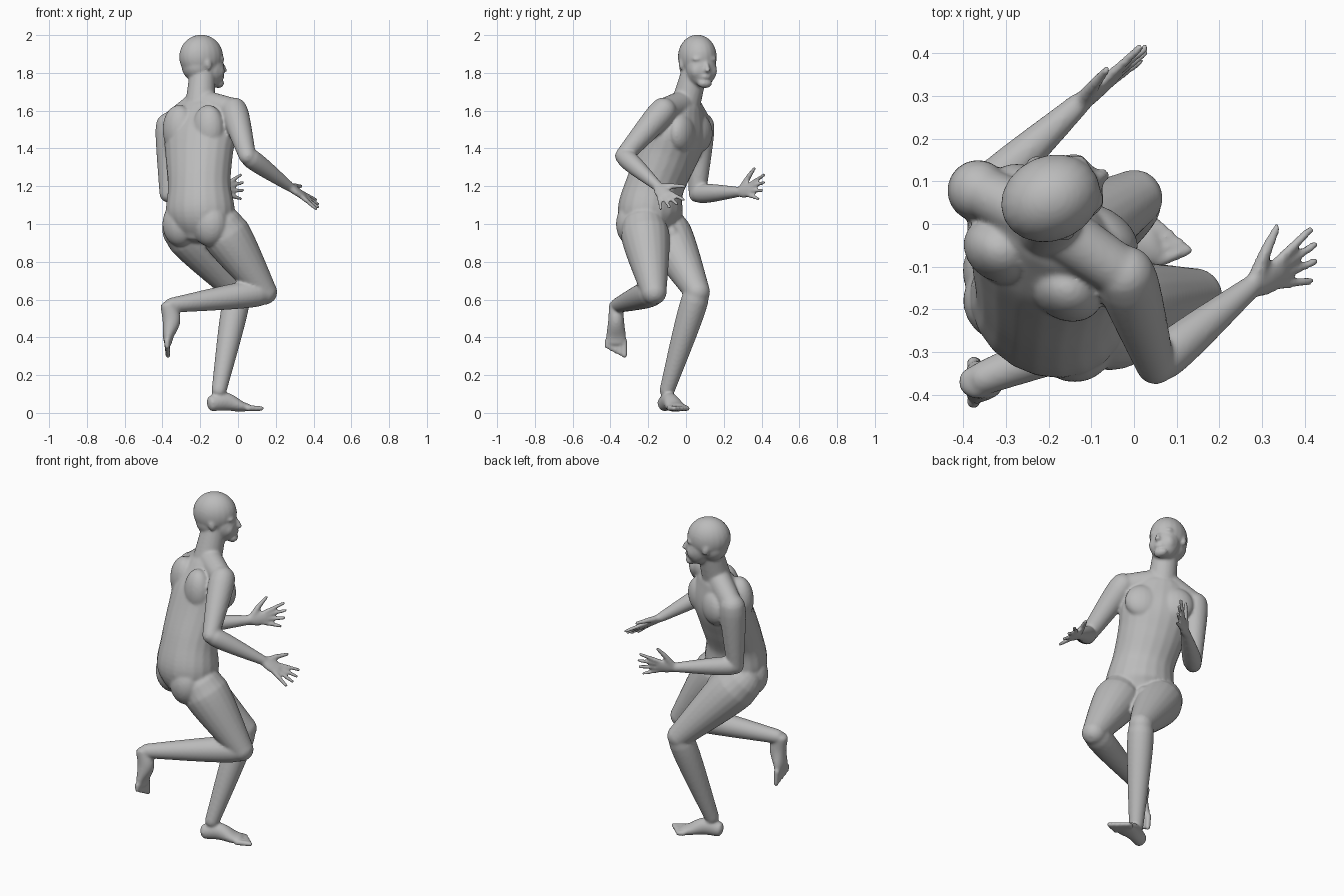
import bpy, bmesh, math
from mathutils import Vector, Matrix

cube = bpy.data.objects.get("Cube")
if cube:
    bpy.data.objects.remove(cube, do_unlink=True)

skin = bmesh.new()
SEGMENTS = 20
UP = Vector((0, 0, 1))
BODY_TURN = math.radians(-30)
HEAD_TURN = math.radians(24)
lateral = Vector((-math.cos(BODY_TURN), -math.sin(BODY_TURN), 0))
forward = UP.cross(-lateral)

def smooth_path(rings, steps=6):
    """Rounded path through rings, each holding a position and two radii."""
    rings = [Vector(ring) for ring in rings]
    before = rings[0] * 2 - rings[1]
    after = rings[-1] * 2 - rings[-2]
    rings = [before, *rings, after]
    path = []
    for previous, start, end, following in zip(rings, rings[1:], rings[2:], rings[3:]):
        leave = (end - previous) / 2
        arrive = (following - start) / 2
        for step in range(steps):
            t = step / steps
            ease = t * t * (3 - 2 * t)
            path.append(start.lerp(end, ease) + leave * (t * (1 - t) ** 2)
                        - arrive * (t * t * (1 - t)))
    return path + [rings[-2]]

def tube(path, side=lateral, cap=1):
    """Loft elliptical rings along a path and close it with rounded ends."""
    centres = [Vector(ring[:3]) for ring in path]
    last = len(path) - 1
    frames = []
    for index, ring in enumerate(path):
        tangent = (centres[min(index + 1, last)] - centres[max(index - 1, 0)]).normalized()
        frames.append((centres[index], tangent, ring[3], ring[4]))

    def rounded_end(frame, direction):
        centre, tangent, wide, deep = frame
        reach = min(wide, deep) * cap * direction
        angles = [math.pi / 2 * step / 5 for step in range(1, 5)]
        return [(centre + tangent * reach * math.sin(angle), tangent,
                 wide * math.cos(angle), deep * math.cos(angle)) for angle in angles]

    start = rounded_end(frames[0], -1)
    start.reverse()
    loops = []
    for centre, tangent, wide, deep in start + frames + rounded_end(frames[-1], 1):
        across = (side - tangent * side.dot(tangent)).normalized()
        over = tangent.cross(across)
        loop = []
        for corner in range(SEGMENTS):
            angle = math.tau * corner / SEGMENTS
            point = centre + across * wide * math.cos(angle) + over * deep * math.sin(angle)
            loop.append(skin.verts.new(point))
        loops.append(loop)
    for low, high in zip(loops, loops[1:]):
        for corner in range(SEGMENTS):
            skin.faces.new((low[corner - 1], low[corner], high[corner], high[corner - 1]))
    skin.faces.new(loops[0])
    skin.faces.new(loops[-1])

def limb(start, end, thick, thin, muscle=0, steps=12):
    """Tapered limb whose muscle swells near its upper end."""
    path = []
    for step in range(steps + 1):
        t = step / steps
        radius = thick + (thin - thick) * t + muscle * math.sin(math.pi * math.sqrt(t))
        path.append((*start.lerp(end, t), radius, radius))
    tube(path)

def ellipsoid(centre, radii, turn, pitch=0):
    matrix = (Matrix.Translation(centre) @ Matrix.Rotation(turn, 4, 'Z')
              @ Matrix.Rotation(pitch, 4, 'Y') @ Matrix.Diagonal((*radii, 1)))
    bmesh.ops.create_uvsphere(skin, u_segments=SEGMENTS, v_segments=SEGMENTS,
                              radius=1, matrix=matrix)

def hand(wrist, reach, spread):
    """Open hand: reach points along the fingers, spread towards the thumb."""
    reach, spread = Vector(reach).normalized(), Vector(spread).normalized()

    def spot(along, across):
        return wrist + reach * along + spread * across

    palm = [(*spot(0, 0), .027, .023), (*spot(.05, 0), .04, .02), (*spot(.1, 0), .04, .015)]
    tube(smooth_path(palm), spread, .6)
    for finger in (-1.5, -.5, .5, 1.5):
        tip = spot(.21 - abs(finger) * .015, finger * .043)
        limb(spot(.09, finger * .02), tip, .013, .01)
    limb(spot(.02, .015), spot(.05, .07), .02, .015)
    limb(spot(.05, .07), spot(.085, .115), .015, .01)

def foot(heel, ahead, up, side):
    """Bare foot: the toes point ahead and the big toe lies on the inner side."""
    ahead = Vector(ahead).normalized()
    inner = ahead.cross(up).normalized() * side
    up = ahead.cross(inner) * -side

    def spot(along, across, height):
        return heel + ahead * along + inner * across + up * height

    sole = [(*spot(0, 0, 0), .038, .042), (*spot(.08, 0, .01), .042, .048),
            (*spot(.16, 0, -.015), .052, .03), (*spot(.2, 0, -.02), .05, .02)]
    tube(smooth_path(sole), inner, .6)
    for toe in range(5):
        across = .045 - toe * .023
        limb(spot(.19, across, -.025), spot(.265 - toe * .012, across, -.027), .016, .014)

# Joints
right_shoulder, left_shoulder = Vector((-.02, -.12, 1.6)), Vector((-.365, .08, 1.52))
right_elbow, left_elbow = Vector((.05, -.33, 1.36)), Vector((-.37, .06, 1.16))
right_wrist, left_wrist = Vector((.27, -.15, 1.2)), Vector((-.13, .28, 1.17))
right_hip, left_hip = Vector((-.08, -.22, .97)), Vector((-.28, -.11, .97))
right_knee, left_knee = Vector((.14, -.17, .64)), Vector((0, .06, .64))
right_ankle, left_ankle = Vector((-.35, -.36, .57)), Vector((-.1, -.1, .12))
pelvis, chest = Vector((-.2, -.19, 1)), Vector((-.2, -.045, 1.48))
neck, skull = Vector((-.2, 0, 1.64)), Vector((-.195, .06, 1.885))

# Torso and shoulder girdle
tube(smooth_path([(-.2, -.18, .95, .16, .12), (*pelvis + UP * .06, .19, .165),
                  (-.205, -.165, 1.2, .172, .15), (-.205, -.1, 1.35, .185, .148),
                  (*chest, .2, .14), (-.2, -.01, 1.6, .15, .095), (*neck, .1, .075)]), cap=.4)
for shoulder in (right_shoulder, left_shoulder):
    tube(smooth_path([(*neck, .075, .07), (*shoulder, .065, .06)]), UP)

# Chest muscles, shoulder blades, buttocks and groin
for side in (-1, 1):
    ellipsoid(chest + lateral * .09 * side + forward * .08, (.1, .06, .1), BODY_TURN)
    ellipsoid(chest + lateral * .09 * side - forward * .07 + UP * .02, (.09, .075, .13), BODY_TURN)
    ellipsoid(pelvis + lateral * .09 * side - forward * .05, (.1, .09, .12), BODY_TURN)
ellipsoid(pelvis + forward * .12 - UP * .06, (.04, .05, .055), BODY_TURN)

# Head and neck
look = Vector((math.cos(HEAD_TURN), math.sin(HEAD_TURN), 0))
limb(neck, skull + look * .015, .078, .064)

def feature(ahead, across, height, radii, pitch=0):
    centre = skull + look * ahead + UP.cross(look) * across + UP * height
    ellipsoid(centre, radii, HEAD_TURN, pitch)

skull_radii, nape, jaw, chin = (.12, .1, .117), (.08, .088, .08), (.075, .083, .1), (.03, .04, .026)
nose_bridge, nose_tip, lips = (.018, .013, .03), (.015, .017, .012), (.016, .028, .016)
brow, cheek, ear = (.022, .036, .014), (.04, .035, .045), (.018, .01, .03)
feature(0, 0, 0, skull_radii)
feature(-.025, 0, -.05, nape)
feature(.05, 0, -.06, jaw, -.15)
feature(.098, 0, -.14, chin)
feature(.123, 0, -.055, nose_bridge, -.4)
feature(.135, 0, -.07, nose_tip)
feature(.115, 0, -.105, lips)
for side in (-1, 1):
    feature(.094, .035 * side, -.012, brow)
    feature(.075, .042 * side, -.075, cheek)
    feature(0, .096 * side, -.04, ear, -.2)

# Arms and hands
for shoulder, elbow, wrist in ((right_shoulder, right_elbow, right_wrist),
                               (left_shoulder, left_elbow, left_wrist)):
    limb(shoulder, elbow, .07, .046, .005)
    limb(elbow, wrist, .045, .027, .01)
hand(right_wrist, (.15, .08, -.1), (0, 5, 2))
hand(left_wrist, (.16, .13, .03), (0, 1, 4))

# Legs and feet
for hip, knee, ankle in ((right_hip, right_knee, right_ankle),
                         (left_hip, left_knee, left_ankle)):
    limb(hip, knee, .122, .068, .014)
    limb(knee, ankle, .065, .04, .012)
foot(right_ankle - Vector((.02, .01, 0)), (.1, 0, -1), Vector((1, 0, 0)), -1)
foot(left_ankle - Vector((.04, .015, .07)), (.9, .35, 0), UP, 1)

# Fuse every part into one smooth skin
bmesh.ops.recalc_face_normals(skin, faces=skin.faces[:])
mesh = bpy.data.meshes.new("body")
skin.to_mesh(mesh)
skin.free()
body = bpy.data.objects.new("body", mesh)
bpy.context.collection.objects.link(body)

remesh = body.modifiers.new("fuse", 'REMESH')
remesh.mode = 'VOXEL'
remesh.voxel_size = .0075
remesh.use_smooth_shade = True
soften = body.modifiers.new("soften", 'SMOOTH')
soften.factor = .5
soften.iterations = 7

grey = bpy.data.materials.new("plain grey")
grey.use_nodes = True
colour = (.5, .5, .5, 1)
grey.diffuse_color = colour
grey.node_tree.nodes["Principled BSDF"].inputs["Base Color"].default_value = colour
mesh.materials.append(grey)
